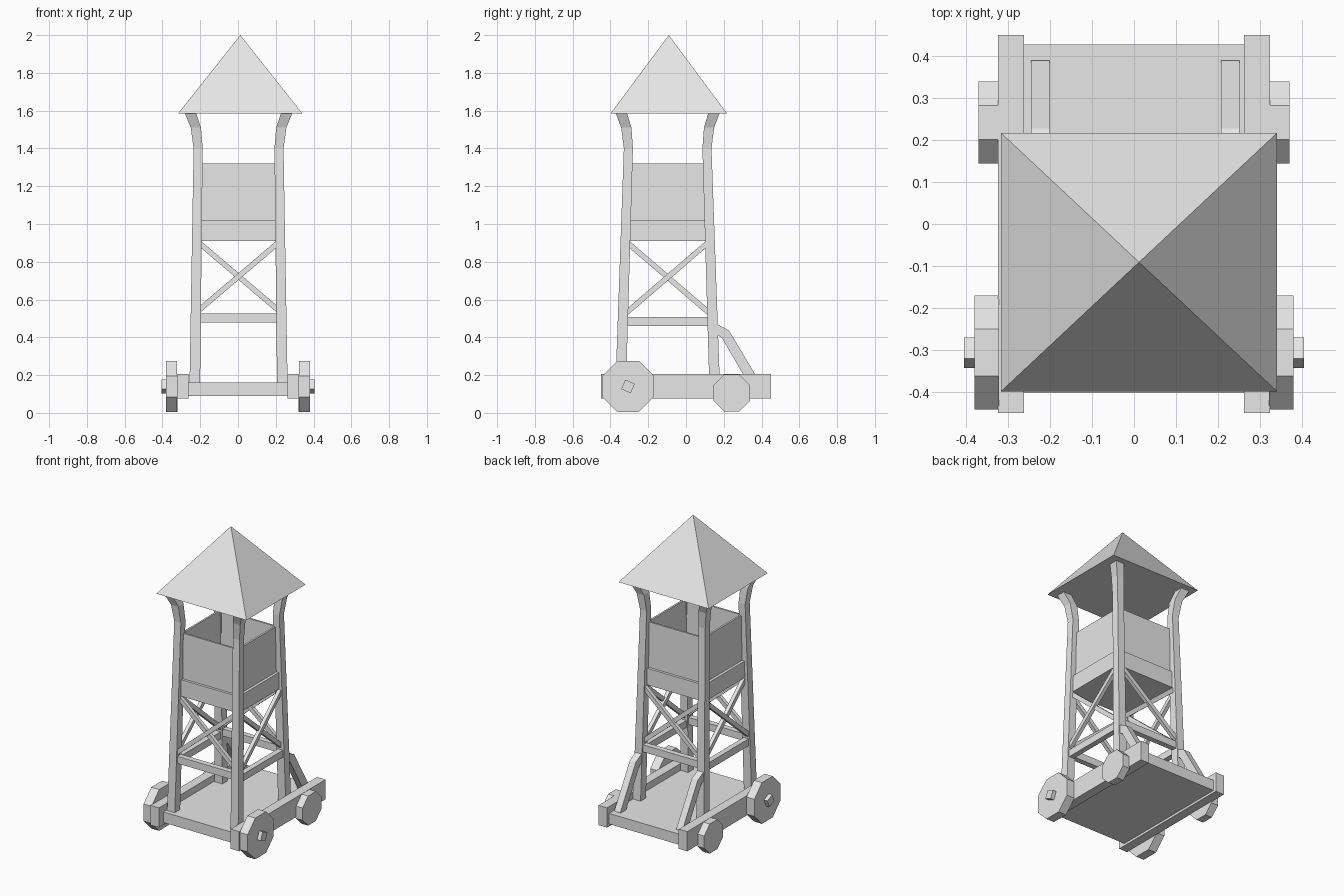
import bpy, bmesh
from math import cos, sin, pi, radians
from mathutils import Vector

if "Cube" in bpy.data.objects:
    bpy.data.objects.remove(bpy.data.objects["Cube"], do_unlink=True)

grey = bpy.data.materials.new("plain_grey")
grey.use_nodes = True
grey.diffuse_color = (0.8, 0.8, 0.8, 1)
grey.node_tree.nodes["Principled BSDF"].inputs["Base Color"].default_value = (0.8, 0.8, 0.8, 1)

CX, CY = 0.003, -0.097          # tower axis
SIDES = (("right", -1), ("left", 1))
ENDS = (("front", -1), ("back", 1))


def loft(name, rings):
    """Closed solid running through rings of equal point count."""
    bm = bmesh.new()
    loops = [[bm.verts.new(p) for p in ring] for ring in rings]
    for a, b in zip(loops, loops[1:]):
        for i in range(len(a)):
            j = (i + 1) % len(a)
            bm.faces.new((a[i], a[j], b[j], b[i]))
    bm.faces.new(loops[0][::-1])
    bm.faces.new(loops[-1])
    bmesh.ops.recalc_face_normals(bm, faces=bm.faces)
    mesh = bpy.data.meshes.new(name)
    bm.to_mesh(mesh)
    bm.free()
    mesh.materials.append(grey)
    obj = bpy.data.objects.new(name, mesh)
    bpy.context.collection.objects.link(obj)
    return obj


def rect(c, u, v):
    c, u, v = Vector(c), Vector(u), Vector(v)
    return [c - u - v, c + u - v, c + u + v, c - u + v]


def box(name, x0, x1, y0, y1, z0, z1):
    c = ((x0 + x1) / 2, (y0 + y1) / 2)
    u, v = ((x1 - x0) / 2, 0, 0), (0, (y1 - y0) / 2, 0)
    return loft(name, [rect((*c, z), u, v) for z in (z0, z1)])


def bar(name, p, q, normal, width, depth):
    """Straight timber from p to q lying in the plane facing normal."""
    p, q, n = Vector(p), Vector(q), Vector(normal)
    across = (q - p).cross(n).normalized() * width / 2
    return loft(name, [rect(e, across, n * depth / 2) for e in (p, q)])


def prism(name, x0, x1, y, z, radius, sides, turn):
    """Polygonal disc with its axle along x."""
    angles = [turn + 2 * pi * i / sides for i in range(sides)]
    return loft(name, [[(x, y + radius * cos(a), z + radius * sin(a)) for a in angles]
                       for x in (x0, x1)])


# Leg stations: height, x offset, y offset, half width
LEG = [(0.13, 0.232, 0.249, 0.028), (1.40, 0.214, 0.208, 0.024),
       (1.51, 0.226, 0.219, 0.027), (1.59, 0.256, 0.246, 0.030)]


def leg_point(sx, sy, z):
    (z0, x0, y0, _), (z1, x1, y1, _) = LEG[:2]
    t = (z - z0) / (z1 - z0)
    return Vector((CX + sx * (x0 + t * (x1 - x0)), CY + sy * (y0 + t * (y1 - y0)), z))


# Wheeled base
box("deck", -0.27, 0.27, -0.403, 0.428, 0.09, 0.16)
for side, s in SIDES:
    box(side + "_rail", *sorted((s * 0.262, s * 0.324)), -0.45, 0.45, 0.075, 0.205)
    prism(side + "_front_wheel", s * 0.322, s * 0.380, -0.306, 0.14, 0.136 / cos(pi / 8), 8, pi / 8)
    prism(side + "_front_hub", s * 0.37, s * 0.405, -0.307, 0.14, 0.0386, 4, radians(111))
    prism(side + "_back_wheel", s * 0.32, s * 0.371, 0.242, 0.106, 0.0975 / cos(pi / 8), 8, pi / 8)

# Flared corner legs
for side, sx in SIDES:
    for end, sy in ENDS:
        loft(f"{side}_{end}_leg",
             [rect((CX + sx * x, CY + sy * y, z), (w, 0, 0), (0, w, 0)) for z, x, y, w in LEG])

# Cross beams and crossed braces between neighbouring legs
walls = [(n, (-1, s), (1, s), (0, s, 0), 0.502, 0.53) for n, s in ENDS]
walls += [(n, (s, -1), (s, 1), (s, 0, 0), 0.483, 0.515) for n, s in SIDES]
for name, a, b, n, beam_z, low in walls:
    bar(name + "_beam", leg_point(*a, beam_z), leg_point(*b, beam_z), n, 0.047, 0.036)
    shift = Vector(n) * 0.006
    bar(name + "_rising_brace", leg_point(*a, low) + shift, leg_point(*b, 0.91) + shift, n, 0.028, 0.024)
    bar(name + "_falling_brace", leg_point(*a, 0.91) - shift, leg_point(*b, low) - shift, n, 0.028, 0.024)

# Lookout floor and parapet
FX, FY, PX, PY = 0.226, 0.222, 0.208, 0.205
box("lookout_floor", CX - FX, CX + FX, CY - FY, CY + FY, 0.91, 1.02)
T = 0.012
for name, s in ENDS:
    y = sorted((CY + s * PY, CY + s * (PY - T)))
    box(name + "_parapet", CX - PX, CX + PX, *y, 1.015, 1.32)
for name, s in SIDES:
    x = sorted((CX + s * PX, CX + s * (PX - T)))
    box(name + "_parapet", *x, CY - PY + T, CY + PY - T, 1.015, 1.32)

# Bent struts behind the back legs
for side, s in SIDES:
    x = CX + s * 0.226
    path = [((0.14, 0.455), (0.010, 0.022)), ((0.208, 0.418), (0.019, 0.019)),
            ((0.366, 0.15), (0.024, 0.014))]
    loft(side + "_strut", [rect((x, y, z), (0.022, 0, 0), (0, dy, dz))
                           for (y, z), (dy, dz) in path])

# Pyramid roof with a flat underside
bpy.ops.mesh.primitive_cone_add(vertices=4, radius1=1, radius2=0, depth=1,
                                location=(0.012, -0.091, 1.7925), rotation=(0, 0, pi / 4))
roof = bpy.context.object
roof.name = "roof"
bpy.ops.object.transform_apply(location=False, rotation=True, scale=False)
roof.scale = (0.329 / cos(pi / 4), 0.308 / cos(pi / 4), 0.415)
roof.data.materials.append(grey)
